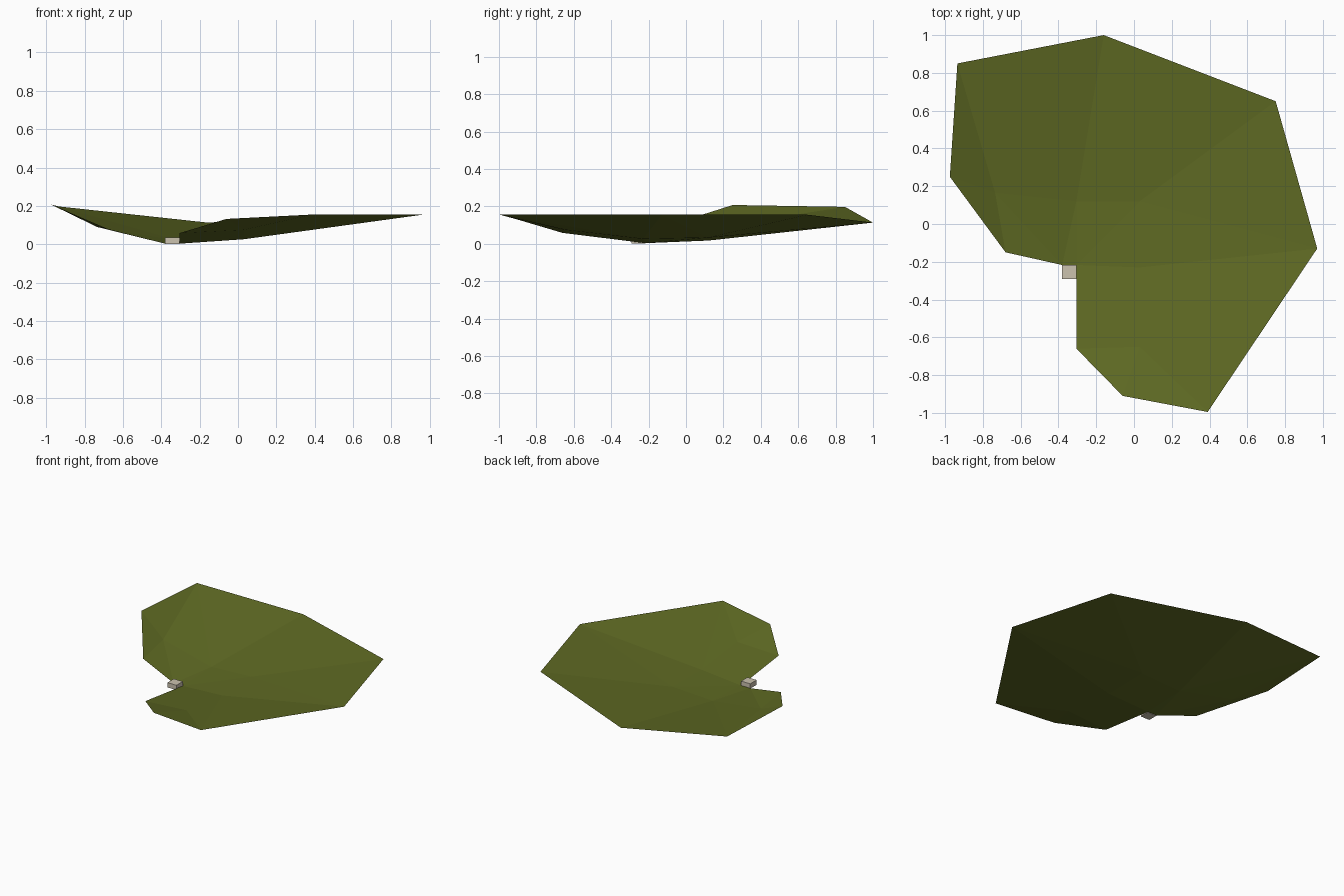
import bpy, bmesh

if "Cube" in bpy.data.objects:
    bpy.data.objects.remove(bpy.data.objects["Cube"])


def material(name, rgb):
    m = bpy.data.materials.new(name)
    m.diffuse_color = (*rgb, 1)
    m.use_nodes = True
    m.node_tree.nodes["Principled BSDF"].inputs["Base Color"].default_value = m.diffuse_color
    return m


def mesh_object(name, bm, mat):
    me = bpy.data.meshes.new(name)
    bm.to_mesh(me)
    bm.free()
    me.materials.append(mat)
    ob = bpy.data.objects.new(name, me)
    bpy.context.collection.objects.link(ob)
    return ob


green = material("leaf green", (0.115, 0.145, 0.017))
cream = material("pale stem", (0.60, 0.54, 0.43))

# Leaf: notched outline rising from a low heart
P = dict(
    a=(-0.16, 1.0, 0.113), b=(0.75, 0.65, 0.155), c=(0.97, -0.13, 0.155),
    d=(0.39, -0.995, 0.155), e=(-0.06, -0.91, 0.132), f=(-0.305, -0.66, 0.058),
    g=(-0.305, -0.217, 0.003), h=(-0.38, -0.217, 0.003), i=(-0.68, -0.15, 0.08),
    j=(-0.975, 0.25, 0.207), k=(-0.935, 0.85, 0.197),
    # low inner points
    m=(-0.735, 0.165, 0.09), n=(-0.305, 0.12, 0.017), o=(0.03, 0.12, 0.033),
    p=(0.03, -0.23, 0.026), q=(0.03, -0.65, 0.075))
faces = ("kjm jim mnk kna ano aob obc ocp pcd pdq qde qef "
         "fgq gpq gno gop ghn hmn him").split()
bm = bmesh.new()
v = {key: bm.verts.new(co) for key, co in P.items()}
for f in faces:
    face = bm.faces.new([v[c] for c in f])
    face.normal_update()
    if face.normal.z < 0:
        face.normal_flip()
mesh_object("leaf", bm, green)

# Stem stub in the notch
bm = bmesh.new()
bmesh.ops.create_cube(bm, size=1)
for w in bm.verts:
    w.co = (-0.3425 + w.co.x * 0.075, -0.2545 + w.co.y * 0.075, 0.018 + w.co.z * 0.036)
mesh_object("stem", bm, cream)
